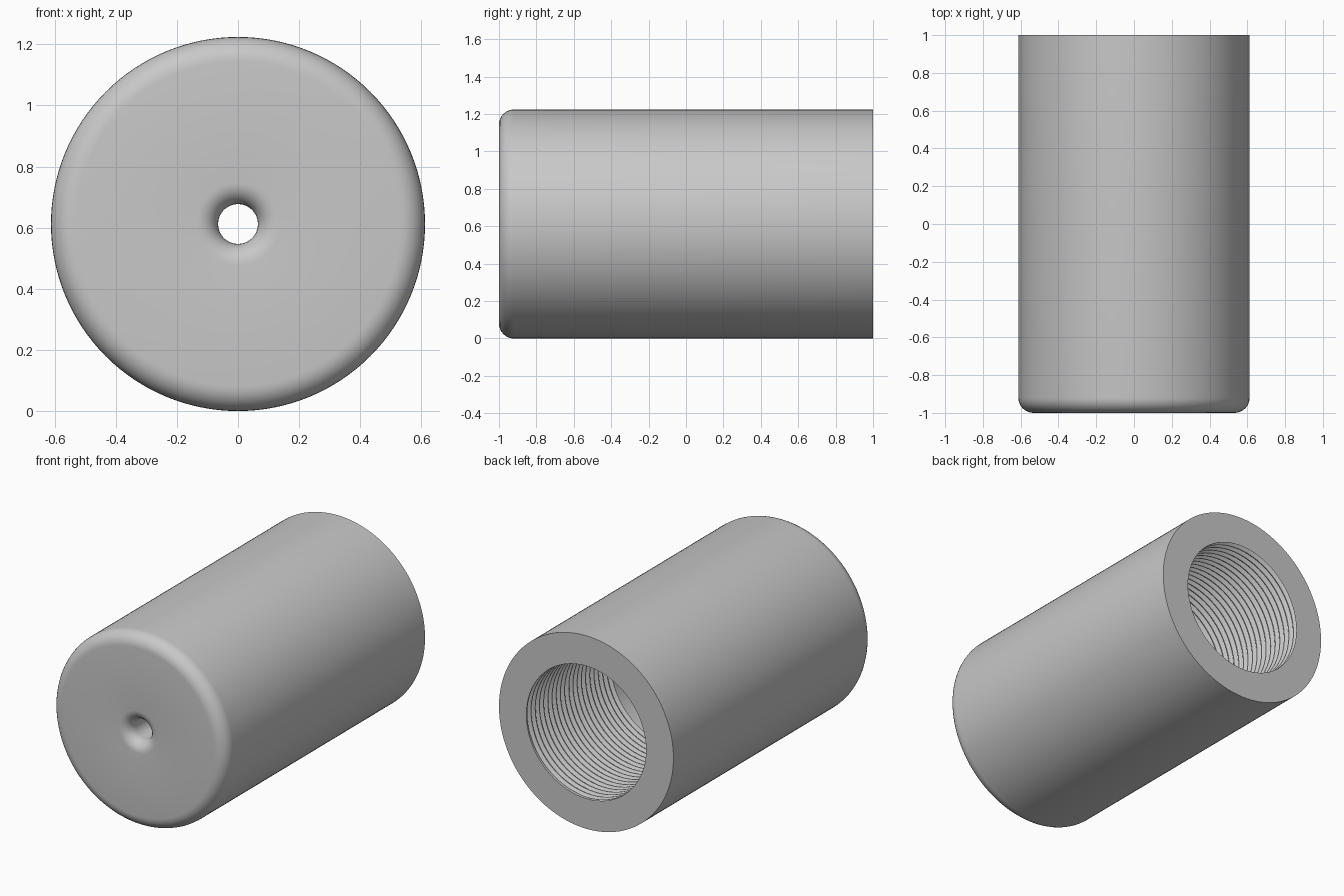
import bpy, bmesh
from math import sin, cos, pi

cube = bpy.data.objects.get("Cube")
if cube:
    bpy.data.objects.remove(cube)

SEG = 128            # sides around the axis
R = 0.612            # outer radius, also the axis height
BORE = 0.42          # bore radius
HOLE = 0.065         # small front hole
THREAD_END = 0.15    # where the thread stops inside the bore
BOTTOM = -0.75       # floor of the bore
PITCH = 0.042
DEPTH = 0.024

bm = bmesh.new()


def point(r, y, i):
    a = 2 * pi * i / SEG
    return bm.verts.new((r * cos(a), y, R + r * sin(a)))


def skin(rows):
    """Join neighbouring rows of vertices with quads."""
    for low, high in zip(rows, rows[1:]):
        for i in range(SEG):
            bm.faces.new((low[i], low[i + 1], high[i + 1], high[i]))


def lathe(profile):
    skin([[point(r, y, i) for i in range(SEG + 1)] for r, y in profile])


def fillet(cr, cy, rad, start, end, steps=8):
    angles = [start + (end - start) * k / steps for k in range(steps + 1)]
    return [(cr + rad * cos(a), cy + rad * sin(a)) for a in angles]


# outer shell: rear rim, side, rounded front edge, flared hole, bore floor
profile = [(BORE, 1), (R, 1)]
profile += fillet(R - 0.08, -0.92, 0.08, 0, -pi / 2)
profile += fillet(HOLE + 0.07, -0.93, 0.07, -pi / 2, -pi)
profile += [(HOLE, BOTTOM), (BORE, BOTTOM), (BORE, THREAD_END)]
lathe(profile)

# helical thread, run out to the plain bore radius at both ends
shape = [(0, 0), (0.12, 0), (0.5, DEPTH), (0.62, DEPTH)]
turns = int((1 - THREAD_END) / PITCH) + 2
rows = []
for turn in range(-1, turns):
    for phase, cut in shape:
        row = []
        for i in range(SEG + 1):
            y = THREAD_END + (turn + phase + i / SEG) * PITCH
            inside = THREAD_END < y < 1
            y = min(max(y, THREAD_END), 1)
            row.append(point(BORE + cut if inside else BORE, y, i))
        rows.append(row)
skin(rows)

# weld the seams and drop collapsed faces
bmesh.ops.remove_doubles(bm, verts=bm.verts, dist=0.0001)
bmesh.ops.dissolve_degenerate(bm, edges=bm.edges, dist=0.0001)
bmesh.ops.recalc_face_normals(bm, faces=bm.faces)

mesh = bpy.data.meshes.new("threaded_sleeve")
bm.to_mesh(mesh)
bm.free()
sleeve = bpy.data.objects.new("threaded_sleeve", mesh)
bpy.context.collection.objects.link(sleeve)

# plain grey finish
grey = bpy.data.materials.new("light_grey")
grey.use_nodes = True
colour = (0.58, 0.58, 0.58, 1)
grey.diffuse_color = colour
grey.node_tree.nodes["Principled BSDF"].inputs["Base Color"].default_value = colour
mesh.materials.append(grey)

bpy.ops.object.select_all(action="DESELECT")
sleeve.select_set(True)
bpy.context.view_layer.objects.active = sleeve
bpy.ops.object.shade_smooth_by_angle(angle=pi / 6)
